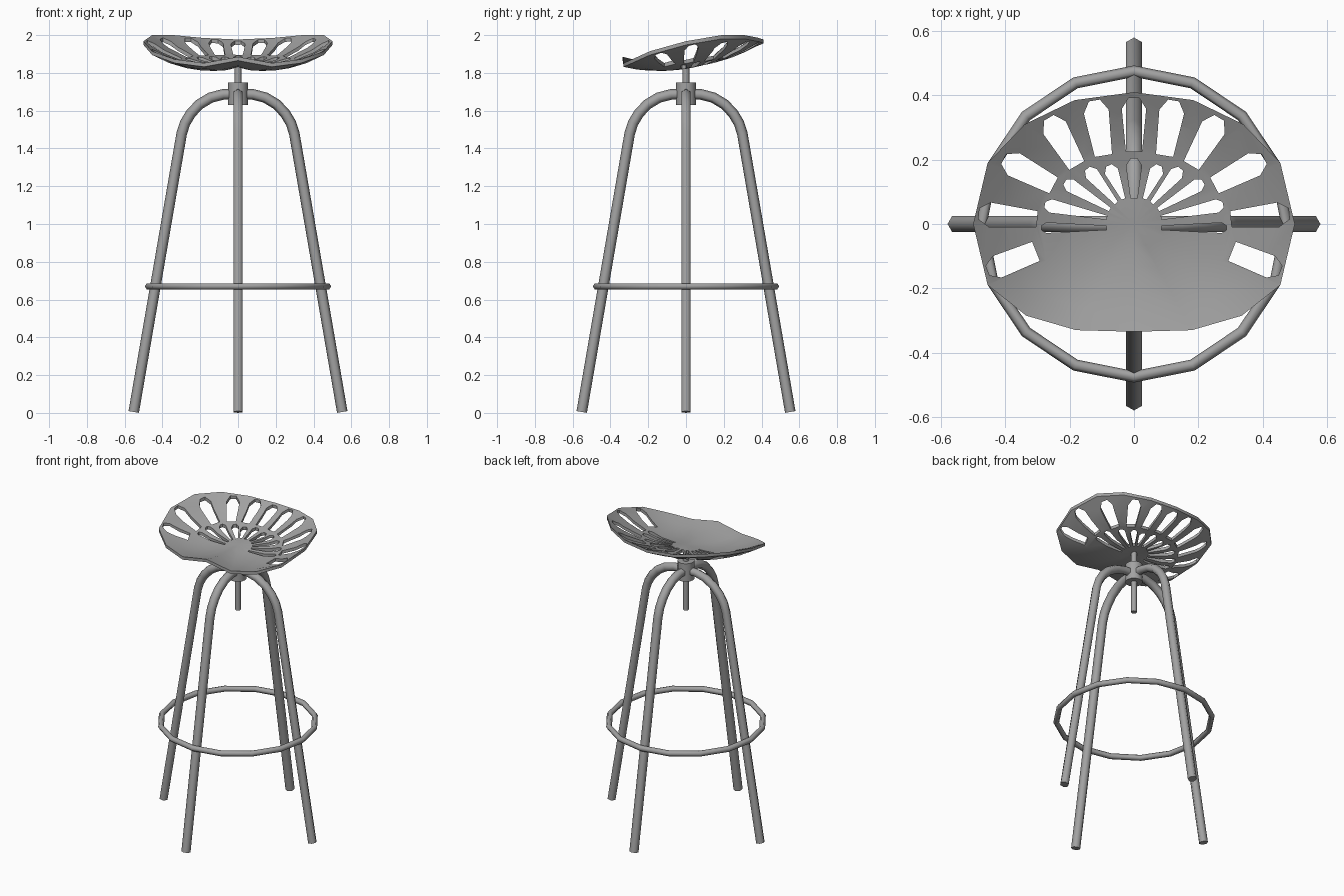
import bpy, bmesh, math
from mathutils import Vector

if "Cube" in bpy.data.objects:
    bpy.data.objects.remove(bpy.data.objects["Cube"])

# Dark grey metal
metal = bpy.data.materials.new("dark_metal")
metal.diffuse_color = (0.36, 0.36, 0.36, 1)
metal.use_nodes = True
metal.node_tree.nodes["Principled BSDF"].inputs["Base Color"].default_value = metal.diffuse_color


def activate(obj):
    bpy.ops.object.select_all(action='DESELECT')
    obj.select_set(True)
    bpy.context.view_layer.objects.active = obj


def finish(obj, name, angle):
    obj.name = name
    obj.data.materials.append(metal)
    activate(obj)
    bpy.ops.object.shade_smooth_by_angle(angle=math.radians(angle))


def make_object(name, bm, angle=40):
    bmesh.ops.recalc_face_normals(bm, faces=bm.faces)
    mesh = bpy.data.meshes.new(name)
    bm.to_mesh(mesh)
    bm.free()
    obj = bpy.data.objects.new(name, mesh)
    bpy.context.collection.objects.link(obj)
    finish(obj, name, angle)
    return obj


def leg(name, turn, path, radius, sides=6):
    """Sweep a hexagon along a path lying in one vertical plane."""
    bm = bmesh.new()
    pts = [Vector((x, 0, z)) for x, z in path]
    rings = []
    for i, p in enumerate(pts):
        a = (p - pts[max(i - 1, 0)]).normalized()
        b = (pts[min(i + 1, len(pts) - 1)] - p).normalized()
        t = (a + b).normalized()
        n = Vector((-t.z, 0, t.x))
        ring = []
        for k in range(sides):
            w = math.tau * k / sides
            ring.append(bm.verts.new(p + radius * (math.cos(w) * n + math.sin(w) * Vector((0, 1, 0)))))
        rings.append(ring)
    for r0, r1 in zip(rings, rings[1:]):
        for k in range(sides):
            j = (k + 1) % sides
            bm.faces.new((r0[k], r0[j], r1[j], r1[k]))
    bm.faces.new(rings[0])
    bm.faces.new(rings[-1])
    obj = make_object(name, bm, 61)
    obj.rotation_euler.z = turn


def cylinder(name, radius, z0, z1, sides):
    bpy.ops.mesh.primitive_cylinder_add(vertices=sides, radius=radius, depth=z1 - z0,
                                        location=(0, 0, (z0 + z1) / 2))
    finish(bpy.context.object, name, 50)


# Four bent tube legs
path = [(0.0, 1.688), (0.08, 1.686), (0.145, 1.669), (0.205, 1.633),
        (0.25, 1.585), (0.28, 1.535), (0.298, 1.48), (0.552, 0.005)]
for i, side in enumerate(("right", "back", "left", "front")):
    leg(side + "_leg", i * math.pi / 2, path, 0.028)

# Foot ring
bpy.ops.mesh.primitive_torus_add(major_segments=16, minor_segments=6, major_radius=0.475,
                                 minor_radius=0.018, location=(0, 0, 0.67))
finish(bpy.context.object, "foot_ring", 61)

# Hub and height screw
cylinder("hub", 0.053, 1.63, 1.75, 12)
cylinder("height_screw", 0.018, 1.42, 1.845, 8)

# Seat dish: rim x, y, rim height, height at the middle ring (front to back)
half = [(0, -0.335, 1.885, 1.858), (0.18, -0.33, 1.852, 1.832), (0.335, -0.285, 1.872, 1.834),
        (0.455, -0.19, 1.915, 1.845), (0.5, 0, 1.968, 1.868), (0.455, 0.19, 2.0, 1.888),
        (0.34, 0.31, 2.0, 1.897), (0.185, 0.385, 1.985, 1.9), (0, 0.41, 1.977, 1.902)]
rim = half + [(-x, y, z, m) for x, y, z, m in half[-2:0:-1]]
CENTER, MID = 1.855, 0.6
bm = bmesh.new()
rings = []
for f in (0.2, 0.4, 0.6, 0.8, 1.0):
    ring = []
    for x, y, z, m in rim:
        # quadratic through centre, middle ring and rim
        h = (CENTER * (f - MID) * (f - 1) / MID
             + m * f * (f - 1) / (MID * (MID - 1)) + z * f * (f - MID) / (1 - MID))
        ring.append(bm.verts.new((x * f, y * f, h)))
    rings.append(ring)
middle = bm.verts.new((0, 0, CENTER))
n = len(rim)
for k in range(n):
    j = (k + 1) % n
    bm.faces.new((middle, rings[0][k], rings[0][j]))
    for r0, r1 in zip(rings, rings[1:]):
        bm.faces.new((r0[k], r1[k], r1[j], r0[j]))
# Thickness: copy downwards and close the rim
top_faces = list(bm.faces)
down = {v: bm.verts.new(v.co - Vector((0, 0, 0.02))) for v in list(bm.verts)}
for face in top_faces:
    bm.faces.new([down[v] for v in reversed(face.verts)])
for k in range(n):
    a, b = rings[-1][k], rings[-1][(k + 1) % n]
    bm.faces.new((a, down[a], down[b], b))
seat = make_object("seat", bm)


def slot(bm, p0, p1, w0, w1):
    """Upright tapered prism with a faceted round outer end."""
    p0, p1 = Vector(p0), Vector(p1)
    d = (p1 - p0).normalized()
    s = Vector((-d.y, d.x))
    c = p1 - d * w1 * 0.9
    outline = [p0 + s * w0, p0 - s * w0]
    for a in (-90, -26, 26, 90):
        a = math.radians(a)
        outline.append(c + w1 * (math.cos(a) * d + math.sin(a) * s))
    low = [bm.verts.new((q.x, q.y, 1.7)) for q in outline]
    high = [bm.verts.new((q.x, q.y, 2.1)) for q in outline]
    bm.faces.new(low[::-1])
    bm.faces.new(high)
    for k in range(len(outline)):
        j = (k + 1) % len(outline)
        bm.faces.new((low[k], low[j], high[j], high[k]))


# Outer and inner fans of slots: inner end, outer end, half widths
slots = [((0, 0.225), (0, 0.392), 0.025, 0.038),
         ((0.095, 0.213), (0.123, 0.384), 0.027, 0.039),
         ((0.178, 0.182), (0.265, 0.33), 0.027, 0.04),
         ((0.25, 0.12), (0.405, 0.202), 0.028, 0.039),
         ((0.302, 0.015), (0.482, 0.032), 0.025, 0.038),
         ((0.305, -0.085), (0.455, -0.145), 0.032, 0.036),
         ((0, 0.08), (0, 0.203), 0.01, 0.024),
         ((0.033, 0.078), (0.078, 0.182), 0.006, 0.022),
         ((0.055, 0.065), (0.145, 0.172), 0.006, 0.022),
         ((0.075, 0.045), (0.215, 0.13), 0.006, 0.021),
         ((0.085, 0.02), (0.277, 0.06), 0.006, 0.021),
         ((0.085, -0.012), (0.287, -0.012), 0.006, 0.016)]
bm = bmesh.new()
for p0, p1, w0, w1 in slots:
    slot(bm, p0, p1, w0, w1)
    if p1[0]:
        slot(bm, (-p0[0], p0[1]), (-p1[0], p1[1]), w0, w1)
cutter = make_object("slot_cutter", bm)
cutter.hide_render = True

# Cut the slots, then discard the cutter
mod = seat.modifiers.new("slots", 'BOOLEAN')
mod.operation = 'DIFFERENCE'
mod.solver = 'EXACT'
mod.object = cutter
activate(seat)
bpy.ops.object.modifier_apply(modifier=mod.name)
bpy.data.objects.remove(cutter)
bpy.ops.object.shade_smooth_by_angle(angle=math.radians(40))
